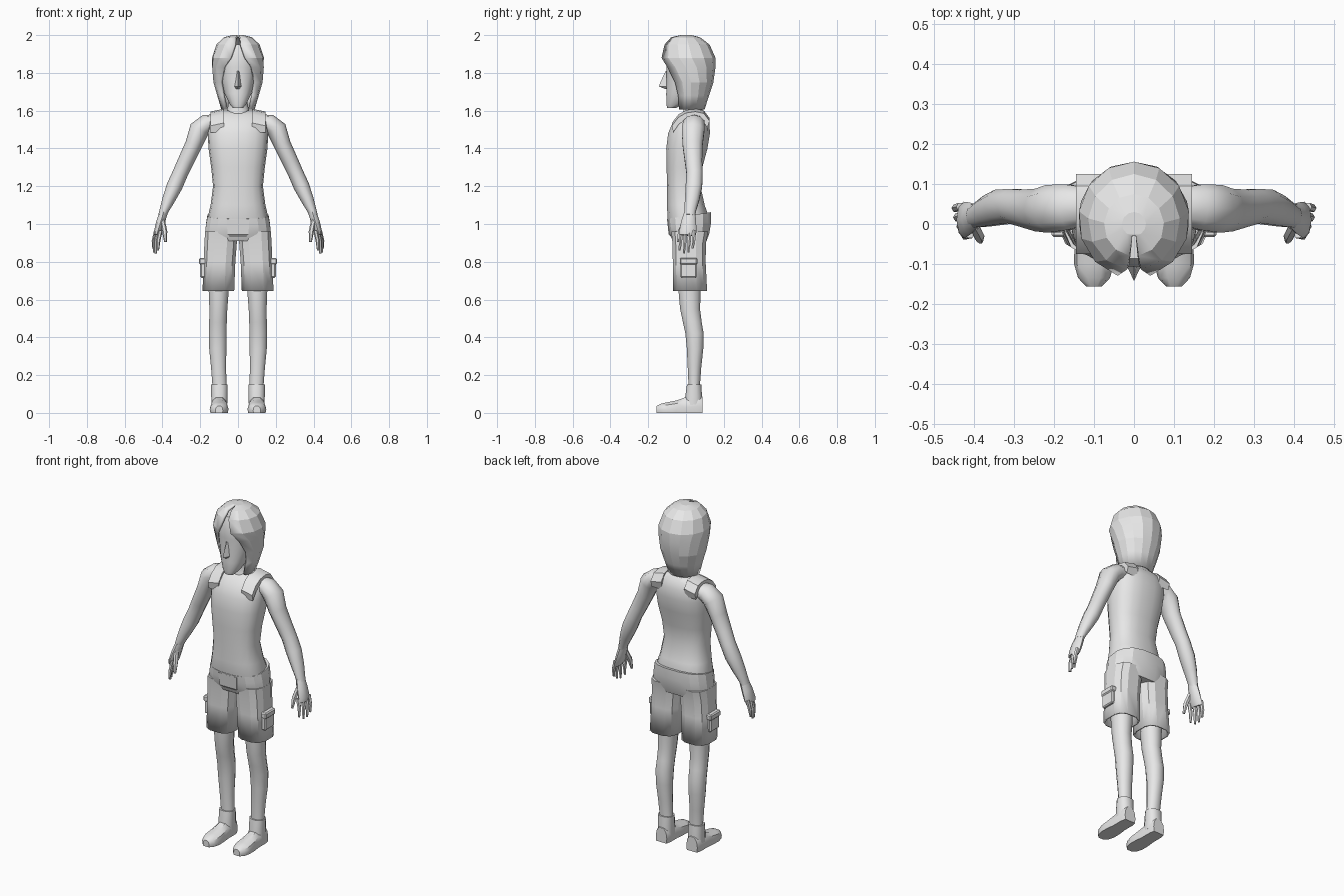
import bpy, bmesh, math
from mathutils import Vector

grey = bpy.data.materials.new("light_grey")
grey.diffuse_color = (0.8, 0.8, 0.8, 1)


def finish(name, bm, mirror=False, angle=45, thick=0):
    bmesh.ops.recalc_face_normals(bm, faces=bm.faces)
    me = bpy.data.meshes.new(name)
    bm.to_mesh(me)
    bm.free()
    ob = bpy.data.objects.new(name, me)
    bpy.context.collection.objects.link(ob)
    me.materials.append(grey)
    bpy.context.view_layer.objects.active = ob
    ob.select_set(True)
    bpy.ops.object.shade_smooth_by_angle(angle=math.radians(angle))
    ob.select_set(False)
    if thick:
        m = ob.modifiers.new("thickness", 'SOLIDIFY')
        m.thickness, m.offset = thick, -1
    if mirror:
        ob.modifiers.new("mirror", 'MIRROR').use_mirror_merge = False
    return ob


def loft(name, rings, caps=(True, True), closed=True, **kw):
    bm = bmesh.new()
    rows = [[bm.verts.new(p) for p in r] for r in rings]
    n = len(rows[0])
    for a, b in zip(rows, rows[1:]):
        for i in range(n if closed else n - 1):
            j = (i + 1) % n
            bm.faces.new((a[i], a[j], b[j], b[i]))
    for use, row in zip(caps, (rows[0], rows[-1])):
        if use:
            bm.faces.new(row)
    return finish(name, bm, **kw)


def level(z, rx, yf, yb, cx=0, n=14, power=0.85, gap=0, tilt=0):
    """Horizontal rounded ring; gap opens it at the front, tilt lifts the back."""
    cy, ry = (yf + yb) / 2, (yb - yf) / 2
    pts = []
    for i in range(n):
        a = gap + (2 * math.pi - 2 * gap) * i / (n - 1) if gap else 2 * math.pi * (i + .5) / n
        s, c = math.sin(a), -math.cos(a)
        x = math.copysign(abs(s) ** power, s)
        y = math.copysign(abs(c) ** power, c)
        pts.append((cx + rx * x, cy + ry * y, z + tilt * y))
    return pts


def limb(name, path, n=10, **kw):
    """Tube along (x, y, z, radius across, radius in depth)."""
    rings = []
    for i, (x, y, z, ru, rv) in enumerate(path):
        t = Vector(path[min(i + 1, len(path) - 1)][:3]) - Vector(path[max(i - 1, 0)][:3])
        u = t.cross(Vector((0, 1, 0))).normalized()
        v = u.cross(t).normalized()
        rings.append([Vector((x, y, z)) + u * ru * math.cos(2 * math.pi * k / n)
                      + v * rv * math.sin(2 * math.pi * k / n) for k in range(n)])
    return loft(name, rings, **kw)


def box(name, lo, hi, bevel=0.006, **kw):
    bm = bmesh.new()
    bmesh.ops.create_cube(bm, size=1)
    for v in bm.verts:
        v.co = [l + (c + .5) * (h - l) for l, h, c in zip(lo, hi, v.co)]
    bmesh.ops.bevel(bm, geom=bm.edges[:], offset=bevel, segments=1, affect='EDGES')
    return finish(name, bm, angle=30, **kw)


# Tank top body
loft("torso", [level(*r, n=18, power=.8) for r in [
    (1.0, .16, -.092, .115), (1.03, .162, -.1, .125), (1.1, .145, -.101, .1), (1.2, .132, -.101, .078),
    (1.3, .142, -.104, .088), (1.4, .156, -.106, .115), (1.48, .16, -.096, .128),
    (1.54, .155, -.07, .125), (1.58, .14, -.03, .108), (1.6, .1, .0, .09)]])

# Shoulder straps
strap = [(-.075, 1.535), (-.04, 1.58), (0, 1.603), (.05, 1.61), (.095, 1.6), (.125, 1.56)]
loft("shoulder_strap", [[(.075, y, z), (.145, y, z - .015), (.145, y * .9, z - .05), (.075, y * .9, z - .05)]
                        for y, z in strap], mirror=True, angle=30)

# Neck
loft("neck", [level(*r, n=12) for r in [
    (1.54, .085, -.045, .1), (1.6, .06, -.015, .09), (1.64, .052, -.02, .08), (1.72, .052, -.03, .08)]])

# Head and nose
loft("head", [level(*r, n=16) for r in [
    (1.615, .028, -.1, -.05), (1.635, .045, -.105, -.01), (1.69, .072, -.106, .06), (1.76, .09, -.104, .1),
    (1.83, .1, -.106, .11), (1.9, .1, -.108, .1), (1.95, .07, -.088, .08)]])
loft("nose", [[(-w, -.1, z), (0, y, z), (w, -.1, z)] for z, w, y in
              [(1.715, .012, -.11), (1.728, .02, -.143), (1.75, .015, -.136), (1.81, .008, -.108)]], angle=30)

# Parted hair: open-fronted shell
loft("hair", [level(z, rx, yf, yb, n=13, power=1, gap=g) for z, rx, yf, yb, g in [
    (2.0, .03, -.03, .03, .15), (1.988, .075, -.08, .075, .15), (1.95, .115, -.115, .125, .15),
    (1.88, .139, -.136, .156, .3), (1.83, .138, -.122, .156, .58), (1.75, .13, -.095, .145, .8),
    (1.68, .11, -.075, .122, .85), (1.605, .088, -.065, .098, .85)]],
    caps=(True, False), closed=False, angle=12, thick=.014)

# Arms
limb("arm", [(.12, .045, 1.54, .04, .05), (.165, .042, 1.532, .05, .06), (.205, .038, 1.5, .054, .063),
             (.235, .035, 1.42, .045, .056), (.277, .04, 1.33, .043, .048), (.305, .045, 1.27, .041, .045),
             (.336, .042, 1.2, .042, .046), (.367, .032, 1.13, .034, .04), (.392, .022, 1.07, .024, .032),
             (.4, .02, 1.045, .022, .03)], mirror=True)

# Hand with fingers and thumb
limb("palm", [(.394, .02, 1.06, .022, .03), (.41, .014, 1.01, .023, .04),
              (.425, .01, .96, .02, .046), (.43, .008, .94, .014, .042)], n=8, mirror=True)
for i, (x, length) in enumerate([(-.012, .085), (0, .1), (.008, .095), (.012, .075)]):
    y = -.026 + i * .023
    limb("finger_%d" % (i + 1), [(.422 + x, y, .965, .011, .011),
                                 (.434 + x, y - .003, .91, .011, .01),
                                 (.436 + x, y - .008, .945 - length, .006, .006)], n=6, mirror=True)
limb("thumb", [(.4, -.005, 1.02, .013, .014), (.388, -.03, .96, .014, .014),
               (.384, -.042, .905, .007, .008)], n=6, mirror=True)

# Shorts: seat, legs, fly and side pockets
loft("shorts_seat", [level(z, rx, yf, yb, n=16, power=.8, tilt=t) for z, rx, yf, yb, t in [
    (1.045, .164, -.102, .135, .018), (1.0, .172, -.098, .135, .01), (.95, .177, -.09, .125, 0),
    (.91, .175, -.07, .11, 0)]], angle=20)
loft("shorts_leg", [level(*r, cx=c, n=12, power=.7) for c, r in [
    (.09, (.96, .086, -.08, .12)), (.092, (.9, .088, -.074, .108)), (.098, (.8, .086, -.072, .106)),
    (.104, (.645, .086, -.07, .114))]], caps=(True, False), mirror=True, angle=20, thick=.01)
loft("fly", [[(-w, y, z), (w, y, z), (w, .04, z), (-w, .04, z)] for z, w, y in
             [(1.02, .06, -.1), (.945, .055, -.092), (.91, .025, -.06)]], angle=30)
box("side_pocket", (.17, -.03, .715), (.2, .055, .8), mirror=True)
box("pocket_flap", (.17, -.033, .785), (.206, .06, .82), mirror=True)

# Legs
loft("leg", [level(*r, cx=c, n=12, power=.95) for c, r in [
    (.103, (.85, .06, -.05, .085)), (.102, (.65, .055, -.042, .08)), (.104, (.55, .049, -.033, .076)),
    (.106, (.48, .048, -.018, .085)), (.107, (.42, .049, -.005, .095)), (.107, (.34, .047, .003, .093)),
    (.103, (.24, .041, .008, .082)), (.098, (.15, .039, .012, .075)), (.098, (.08, .039, .012, .075))]],
    mirror=True)

# Shoes with ankle collar
loft("shoe", [[(.1 + w * sx, y, h * sz) for sx, sz in
               [(-.92, 0), (-1, .35), (-.85, .75), (-.4, 1), (.4, 1), (.85, .75), (1, .35), (.92, 0)]]
              for y, w, h in [(-.156, .02, .036), (-.135, .04, .048), (-.1, .05, .056), (-.05, .049, .066),
                              (-.005, .043, .082), (.06, .043, .1), (.088, .036, .085)]],
     mirror=True, angle=35)
loft("ankle_collar", [level(*r, cx=.099, n=12) for r in [
    (.03, .043, -.01, .088), (.09, .044, -.005, .086), (.15, .045, .004, .082)]], mirror=True)
